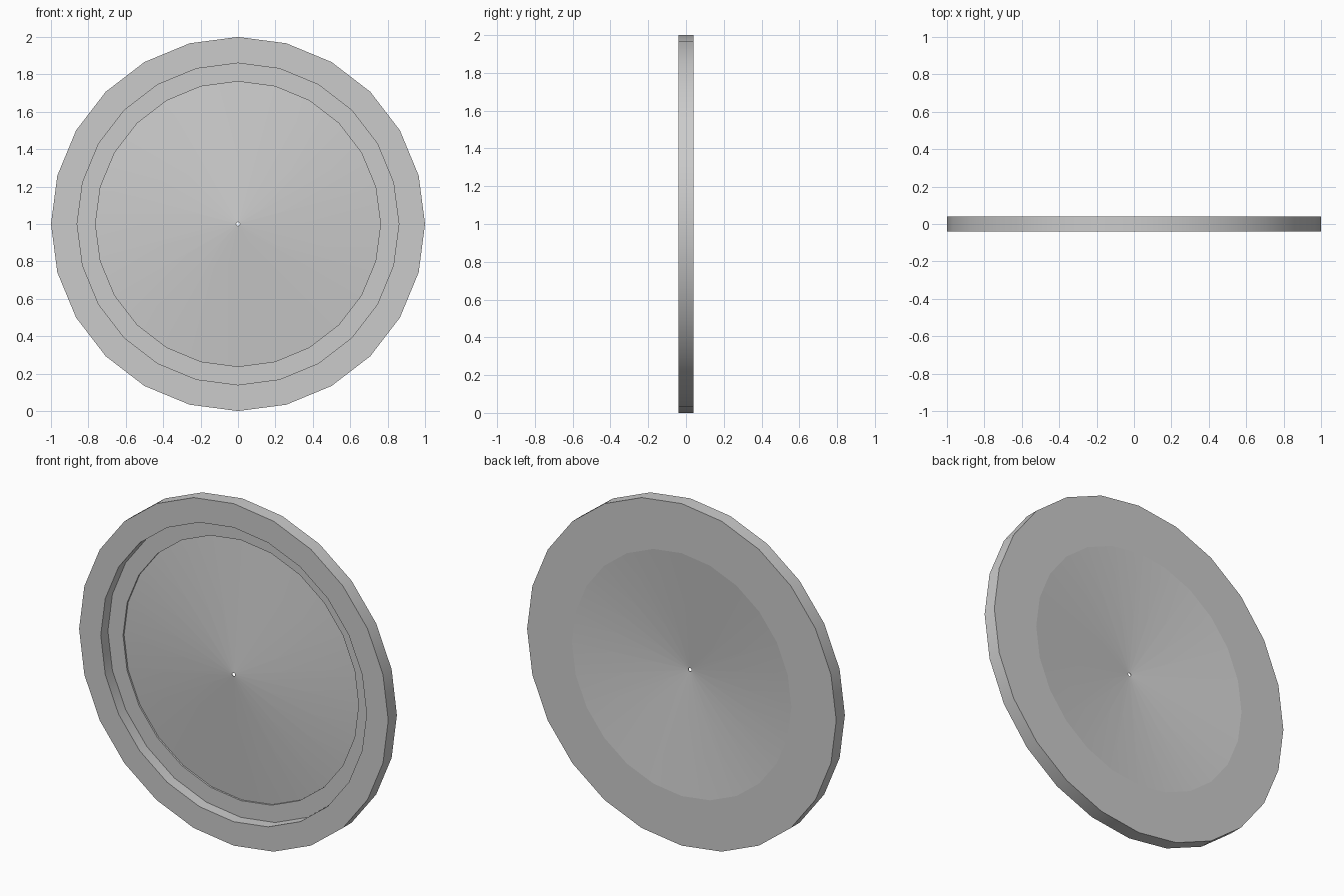
import bpy, bmesh, math

if "Cube" in bpy.data.objects:
    bpy.data.objects.remove(bpy.data.objects["Cube"])

SIDES = 24

# Closed (radius, y) profile turned round the y axis: rim, front groove, thin cone, back dish
PROFILE = [
    (0.01, -0.04),    # front of the pinhole
    (0.762, 0.036),   # foot of the front cone
    (0.762, 0.026),   # small step up to the groove floor
    (0.86, 0.026),    # groove floor
    (0.86, -0.04),    # inner wall of the rim
    (1.0, -0.04),     # front of the rim
    (1.0, 0.04),      # back of the rim
    (0.71, 0.04),     # edge of the back dish
    (0.01, -0.036),   # back of the pinhole
]


def lathe(name, profile, height):
    bm = bmesh.new()
    rings = []
    for r, y in profile:
        angles = [2 * math.pi * i / SIDES for i in range(SIDES)]
        rings.append([bm.verts.new((r * math.sin(a), y, height + r * math.cos(a)))
                      for a in angles])
    for k, ring in enumerate(rings):
        nxt = rings[(k + 1) % len(rings)]
        for i in range(SIDES):
            j = (i + 1) % SIDES
            bm.faces.new((ring[i], ring[j], nxt[j], nxt[i])).smooth = True
    # smooth round the disc, crisp between profile bands
    for ring in rings:
        for i in range(SIDES):
            bm.edges.get((ring[i], ring[(i + 1) % SIDES])).smooth = False
    bmesh.ops.recalc_face_normals(bm, faces=bm.faces)
    mesh = bpy.data.meshes.new(name)
    bm.to_mesh(mesh)
    bm.free()
    obj = bpy.data.objects.new(name, mesh)
    bpy.context.collection.objects.link(obj)
    return obj


# Dished disc standing on its edge
lathe("dished_disc", PROFILE, 1.0)
